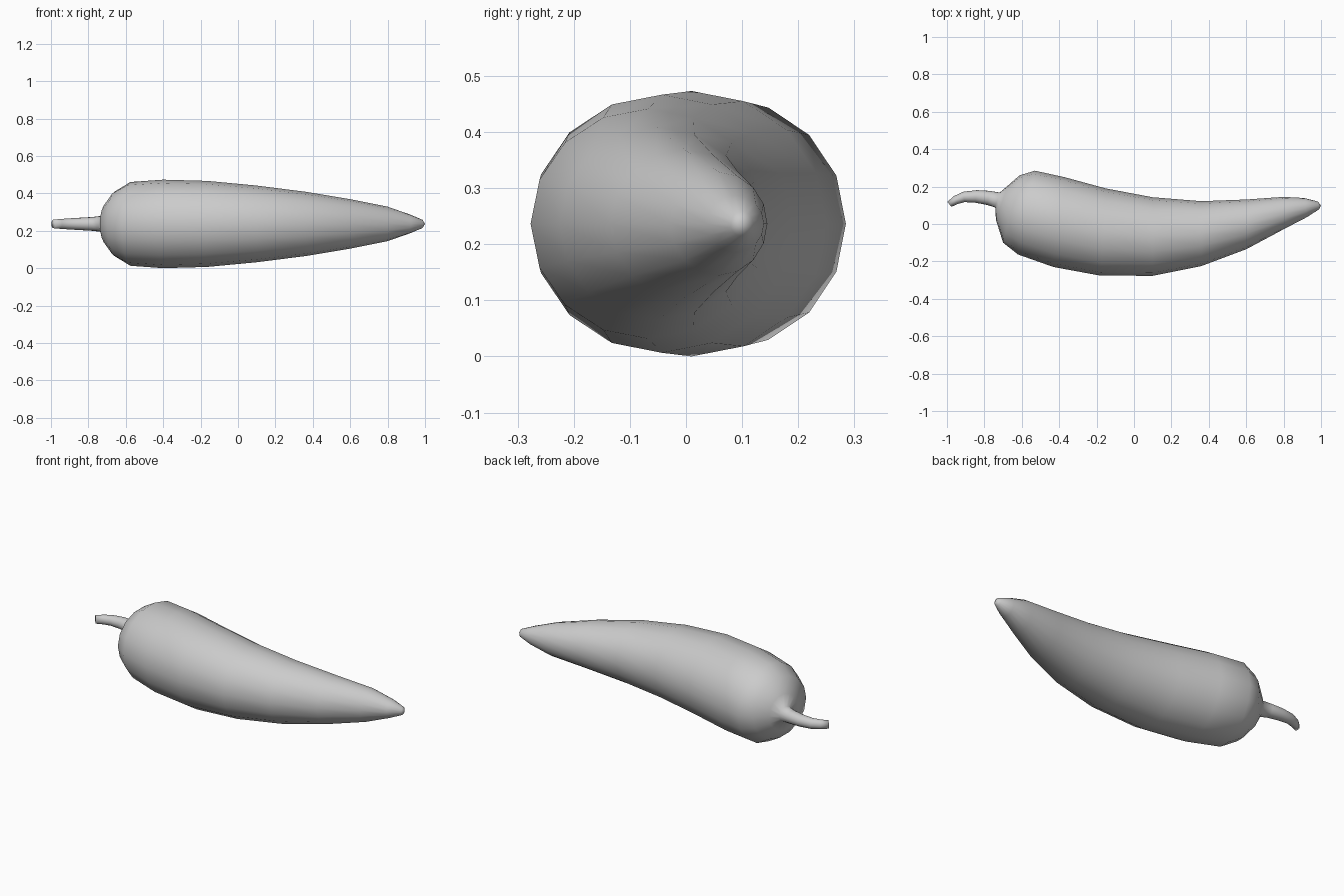
import bpy, bmesh, math

SIDES = 16
ZC = 0.2365

# Cross-sections from stem tip to point: back x, back y, front x, front y, half height
STEM = [
    (-0.998, 0.118, -0.976, 0.092, 0.023),
    (-0.965, 0.148, -0.940, 0.108, 0.026),
    (-0.915, 0.172, -0.905, 0.117, 0.029),
    (-0.840, 0.181, -0.850, 0.114, 0.033),
    (-0.770, 0.177, -0.785, 0.102, 0.037),
]
BODY = [
    (-0.718, 0.168, -0.742, 0.088, 0.043),
    (-0.675, 0.205, -0.738, 0.022, 0.105),
    (-0.612, 0.260, -0.700, -0.100, 0.175),
    (-0.530, 0.285, -0.620, -0.163, 0.224),
    (-0.370, 0.250, -0.430, -0.230, 0.2365),
    (-0.150, 0.190, -0.180, -0.276, 0.230),
    (0.100, 0.143, 0.100, -0.277, 0.205),
    (0.360, 0.122, 0.360, -0.225, 0.172),
    (0.600, 0.131, 0.600, -0.135, 0.132),
    (0.800, 0.145, 0.800, -0.028, 0.092),
    (0.910, 0.139, 0.925, 0.037, 0.051),
    (0.983, 0.120, 0.990, 0.079, 0.022),
]


def loft(name, sections):
    """Skin elliptical rings spanning the two outline points of each section."""
    bm = bmesh.new()
    rings = []
    for ax, ay, bx, by, h in sections:
        ring = []
        for i in range(SIDES):
            a = 2 * math.pi * i / SIDES
            c = math.cos(a) / 2
            ring.append(bm.verts.new(((ax + bx) / 2 + c * (ax - bx),
                                      (ay + by) / 2 + c * (ay - by),
                                      ZC + h * math.sin(a))))
        rings.append(ring)
    for r, s in zip(rings, rings[1:]):
        for i in range(SIDES):
            j = (i + 1) % SIDES
            bm.faces.new((r[i], r[j], s[j], s[i]))
    # flat stem end and rounded point
    bm.faces.new(rings[0])
    tip = bm.verts.new((1.0, 0.098, ZC))
    for i in range(SIDES):
        bm.faces.new((rings[-1][i], rings[-1][(i + 1) % SIDES], tip))
    bmesh.ops.recalc_face_normals(bm, faces=bm.faces[:])
    for f in bm.faces:
        f.smooth = True
    mesh = bpy.data.meshes.new(name)
    bm.to_mesh(mesh)
    bm.free()
    ob = bpy.data.objects.new(name, mesh)
    bpy.context.collection.objects.link(ob)
    return ob


# Stem flows into the body as one continuous skin
loft("chili_pepper", STEM + BODY)
